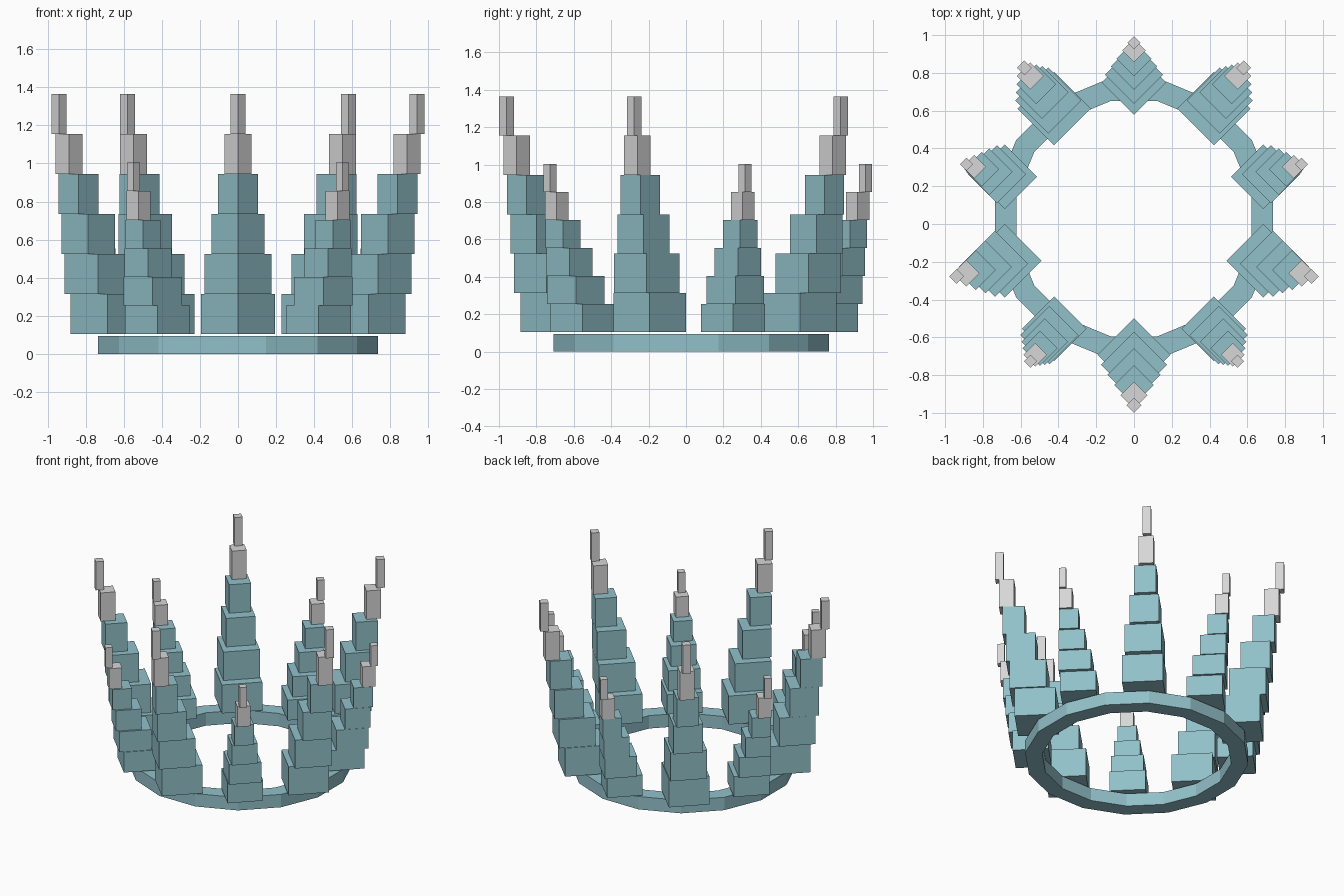
import bpy, bmesh
from math import cos, sin, radians, sqrt, pi
from mathutils import Matrix, Vector

default = bpy.data.objects.get("Cube")
if default:
    bpy.data.objects.remove(default)

CENTRE_Y = 0.028
BASE_Z = 0.104


def make_material(name, rgb):
    mat = bpy.data.materials.new(name)
    mat.use_nodes = True
    mat.diffuse_color = (*rgb, 1)
    mat.node_tree.nodes["Principled BSDF"].inputs["Base Color"].default_value = (*rgb, 1)
    return mat


teal = make_material("pale_teal", (0.288, 0.533, 0.591))
grey = make_material("light_grey", (0.68, 0.68, 0.68))


def finish(bm, name, materials):
    bmesh.ops.recalc_face_normals(bm, faces=bm.faces[:])
    mesh = bpy.data.meshes.new(name)
    bm.to_mesh(mesh)
    bm.free()
    for mat in materials:
        mesh.materials.append(mat)
    obj = bpy.data.objects.new(name, mesh)
    bpy.context.collection.objects.link(obj)
    return obj


# Base band: a rectangular section swept round sixteen sides
def make_ring(outer, inner, height, sides=16):
    bm = bmesh.new()
    loops = []
    for i in range(sides):
        a = 2 * pi * (i + 0.5) / sides
        section = [(outer, 0), (outer, height), (inner, height), (inner, 0)]
        loops.append([bm.verts.new((r * cos(a), r * sin(a) + CENTRE_Y, z)) for r, z in section])
    for i, loop in enumerate(loops):
        after = loops[(i + 1) % sides]
        for k in range(4):
            n = (k + 1) % 4
            bm.faces.new((loop[k], after[k], after[n], loop[n]))
    return finish(bm, "base_ring", [teal])


# Spike: shrinking blocks stacked upwards and outwards, all turned corner-on
HALF_DIAGONALS = [0.194, 0.175, 0.14, 0.105, 0.071, 0.039]


def make_spike(name, angle, step_height, step_out, scale):
    bm = bmesh.new()
    for level, half in enumerate(HALF_DIAGONALS):
        radius = 0.72 + level * step_out
        place = Vector((radius * cos(angle), radius * sin(angle) + CENTRE_Y,
                        BASE_Z + (level + 0.5) * step_height))
        side = half * scale * sqrt(2)
        matrix = (Matrix.Translation(place) @ Matrix.Rotation(pi / 4, 4, "Z")
                  @ Matrix.Diagonal((side, side, step_height, 1)))
        block = bmesh.ops.create_cube(bm, size=1, matrix=matrix)
        # the two topmost blocks form the grey tip
        for face in {f for v in block["verts"] for f in v.link_faces}:
            face.material_index = int(level >= 4)
    return finish(bm, name, [teal, grey])


make_ring(0.75, 0.635, 0.095)
for i in range(5):
    turn = radians(72 * i)
    make_spike(f"tall_spike_{i + 1}", turn - pi / 2, 0.21, 0.0535, 1.0)
    make_spike(f"short_spike_{i + 1}", turn + pi / 2, 0.15, 0.0425, 0.88)
